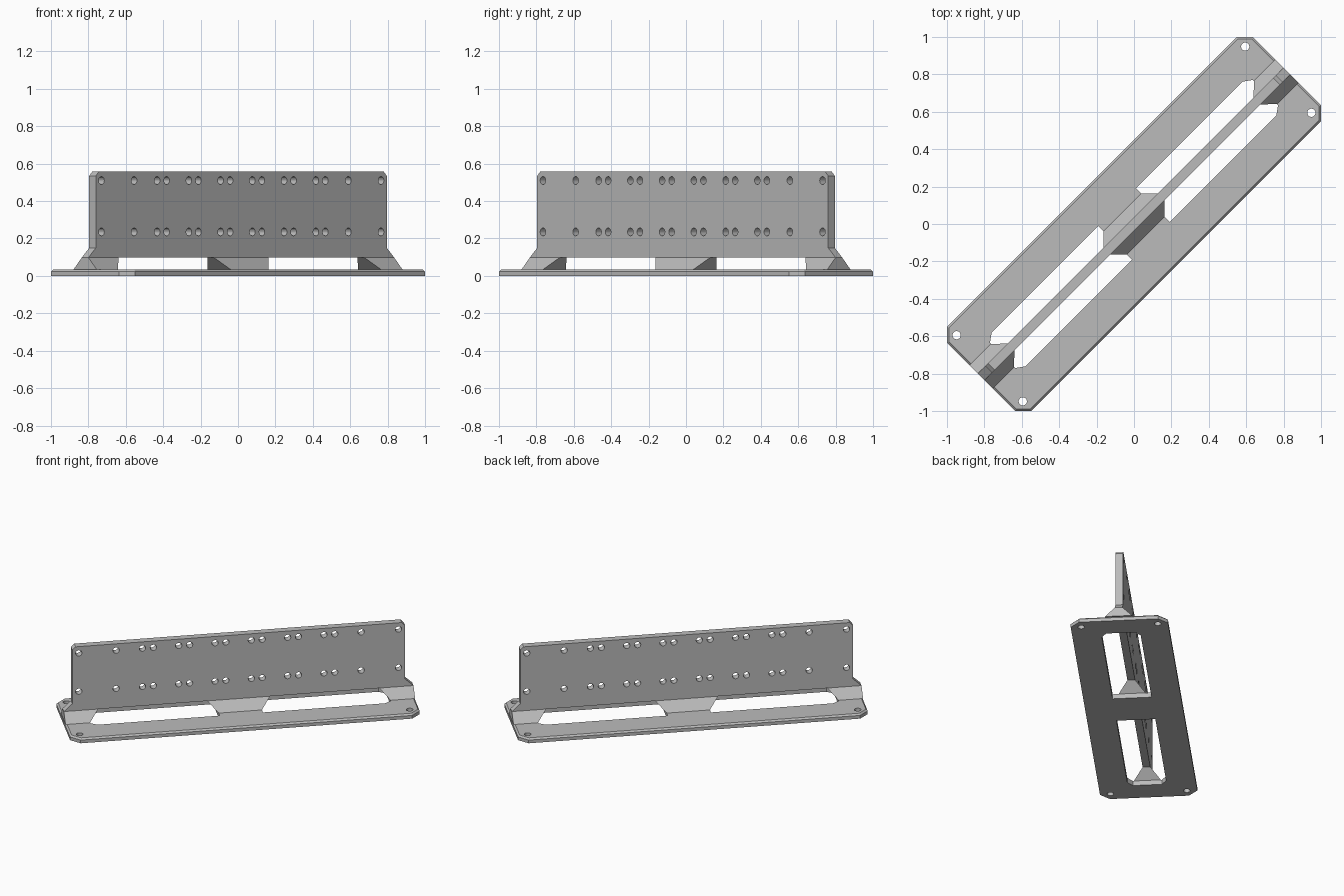
import bpy, bmesh, math
from mathutils import Matrix, Vector

if "Cube" in bpy.data.objects:
    bpy.data.objects.remove(bpy.data.objects["Cube"])

TURN = Matrix.Rotation(math.radians(45), 4, 'Z')   # whole bracket sits diagonally
BASE_Z, BRIDGE_Z, TOP_Z = 0.034, 0.098, 0.557
LEN, HALF_W, WALL = 1.156, 0.318, 0.025

grey = bpy.data.materials.new("light_grey")
grey.diffuse_color = (0.5, 0.5, 0.5, 1)
grey.use_nodes = True
grey.node_tree.nodes["Principled BSDF"].inputs["Base Color"].default_value = grey.diffuse_color


def finish(name, bm, helper=False):
    bmesh.ops.recalc_face_normals(bm, faces=bm.faces)
    bm.transform(TURN)
    me = bpy.data.meshes.new(name)
    bm.to_mesh(me)
    bm.free()
    me.materials.append(grey)
    ob = bpy.data.objects.new(name, me)
    bpy.context.collection.objects.link(ob)
    ob.hide_render = helper
    if helper:
        ob.display_type = 'WIRE'
        ob.hide_set(True)
    return ob


def prism(bm, points, offset):
    """Extrude a closed outline along an offset vector."""
    face = bm.faces.new([bm.verts.new(p) for p in points])
    ext = bmesh.ops.extrude_face_region(bm, geom=[face])["geom"]
    verts = [g for g in ext if isinstance(g, bmesh.types.BMVert)]
    bmesh.ops.translate(bm, verts=verts, vec=Vector(offset))


def drill(bm, centre, radius, depth, rot=Matrix()):
    bmesh.ops.create_cone(bm, cap_ends=True, segments=20, radius1=radius, radius2=radius,
                          depth=depth, matrix=Matrix.Translation(centre) @ rot)


def cut(ob, cutter):
    mod = ob.modifiers.new("cut", 'BOOLEAN')
    mod.operation, mod.solver, mod.object = 'DIFFERENCE', 'EXACT', cutter


# Base plate with clipped corners and a chamfered top rim
c = 0.06
quarter = [(LEN, HALF_W - c), (LEN - c, HALF_W)]
outline = (quarter + [(-x, y) for x, y in reversed(quarter)]
           + [(-x, -y) for x, y in quarter] + [(x, -y) for x, y in reversed(quarter)])
bm = bmesh.new()
prism(bm, [(x, y, 0) for x, y in outline], (0, 0, BASE_Z))
rim = [e for e in bm.edges if all(v.co.z > BASE_Z - 1e-4 for v in e.verts)]
bmesh.ops.bevel(bm, geom=rim, offset=0.011, segments=1, affect='EDGES')
base = finish("base_plate", bm)

# Two long windows and four mounting holes in the base
bm = bmesh.new()
for s in (-1, 1):
    window = [(0.143, -0.127), (0.95, -0.127), (0.994, -0.095),
              (0.994, 0.095), (0.95, 0.127), (0.143, 0.127)]
    prism(bm, [(s * x, y, -0.05) for x, y in window], (0, 0, 0.2))
    for t in (-1, 1):
        drill(bm, (s * 1.091, t * 0.25, 0), 0.022, 0.3)
cut(base, finish("base_cutter", bm, True))

# Upright wall with clipped top corners and flared feet
half = [(LEN, BRIDGE_Z), (1.1, 0.15), (1.1, TOP_Z - 0.022), (1.078, TOP_Z)]
profile = half + [(-x, z) for x, z in reversed(half)]
bm = bmesh.new()
prism(bm, [(x, -WALL, z) for x, z in profile], (0, 2 * WALL, 0))
wall = finish("upright_wall", bm)

# Two rows of holes: single outer holes and close pairs
spots = [0.81, 1.057] + [p + d for p in (0.12, 0.36, 0.6) for d in (-0.036, 0.036)]
bm = bmesh.new()
for x in spots:
    for s in (-1, 1):
        for z in (0.235, 0.51):
            drill(bm, (s * x, 0, z), 0.021, 0.2, Matrix.Rotation(math.pi / 2, 4, 'X'))
cut(wall, finish("wall_hole_cutter", bm, True))


# Sloped supports that widen towards the wall
def support(name, foot, top):
    bm = bmesh.new()
    rings = []
    for (x0, x1), y, z in ((foot, 0.088, BASE_Z), (top, WALL, BRIDGE_Z)):
        rings.append([bm.verts.new(p) for p in
                      ((x0, -y, z), (x1, -y, z), (x1, y, z), (x0, y, z))])
    for ring in rings:
        bm.faces.new(ring)
    for i in range(4):
        j = (i + 1) % 4
        bm.faces.new((rings[0][i], rings[0][j], rings[1][j], rings[1][i]))
    finish(name, bm)


support("middle_support", (-0.143, 0.143), (-0.207, 0.207))
support("right_support", (0.994, LEN), (0.93, LEN))
support("left_support", (-LEN, -0.994), (-LEN, -0.93))
